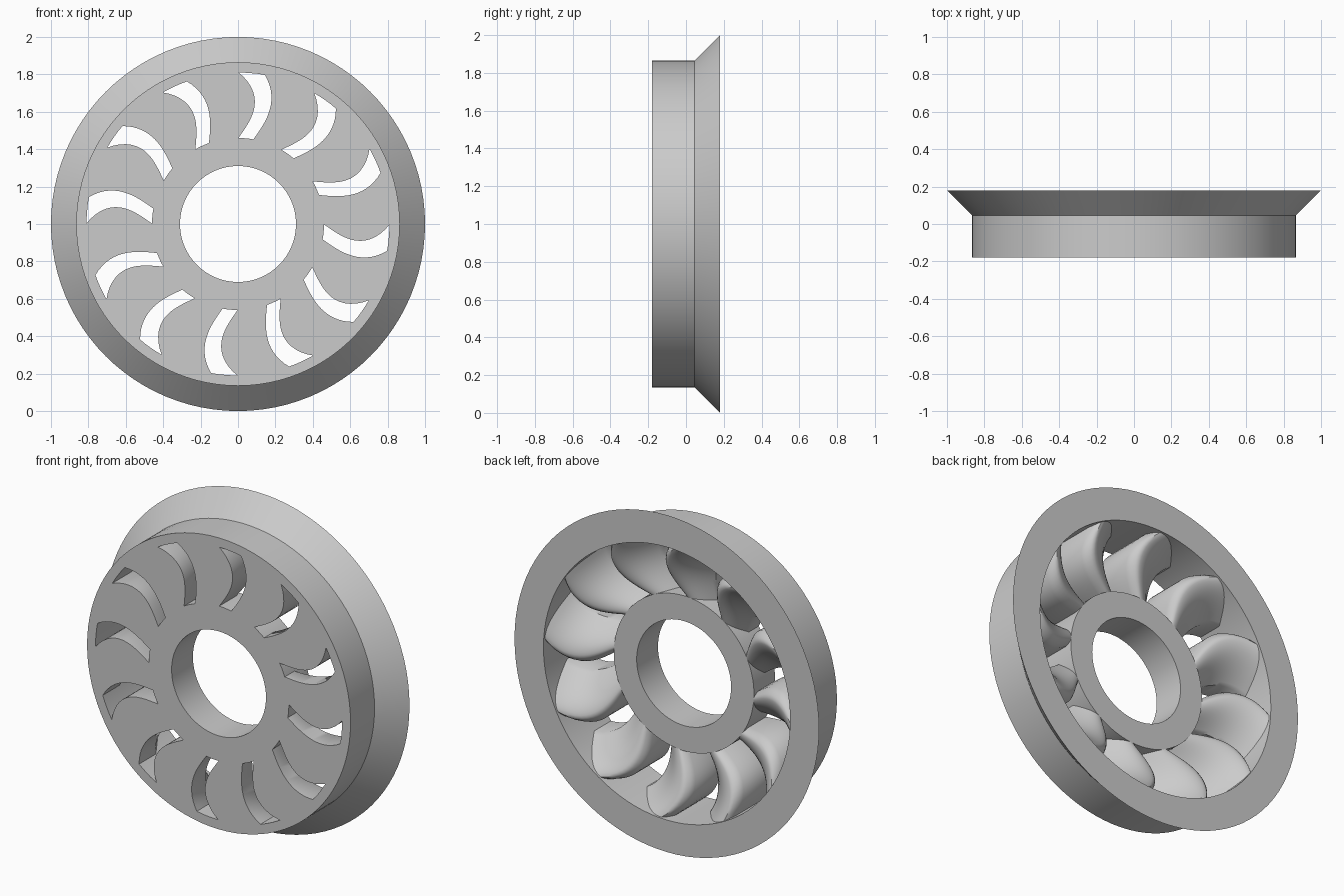
import bpy, bmesh, math

cube = bpy.data.objects.get("Cube")
if cube:
    bpy.data.objects.remove(cube, do_unlink=True)

grey = bpy.data.materials.new("plain_grey")
grey.use_nodes = True
colour = (0.6, 0.6, 0.6, 1)
grey.diffuse_color = colour
grey.node_tree.nodes["Principled BSDF"].inputs["Base Color"].default_value = colour

SEGMENTS, BLADES = 96, 12
HUB_R, RING_R = 0.46, 0.81
FRONT, BACK, HUB_BACK = -0.18, 0.18, 0.02


def point(r, a, y):
    """Polar position on the wheel, angle clockwise from the top."""
    return (r * math.sin(a), y, 1 + r * math.cos(a))


def finish(bm, name, angle):
    bmesh.ops.recalc_face_normals(bm, faces=bm.faces)
    mesh = bpy.data.meshes.new(name)
    bm.to_mesh(mesh)
    bm.free()
    mesh.materials.append(grey)
    obj = bpy.data.objects.new(name, mesh)
    bpy.context.collection.objects.link(obj)
    bpy.ops.object.select_all(action="DESELECT")
    obj.select_set(True)
    bpy.context.view_layer.objects.active = obj
    bpy.ops.object.shade_smooth_by_angle(angle=math.radians(angle))
    return obj


def revolve(name, profile):
    """Closed (radius, y) profile turned around the axle."""
    bm = bmesh.new()
    loops = [[bm.verts.new(point(r, math.tau * i / SEGMENTS, y)) for r, y in profile]
             for i in range(SEGMENTS)]
    n = len(profile)
    for i in range(SEGMENTS):
        a, b = loops[i], loops[(i + 1) % SEGMENTS]
        for j in range(n):
            k = (j + 1) % n
            bm.faces.new((a[j], a[k], b[k], b[j]))
    return finish(bm, name, 30)


# Flanged outer ring and centre hub
revolve("outer_ring", [(RING_R, FRONT), (0.865, FRONT), (0.865, 0.045),
                       (1.0, BACK), (RING_R, BACK)])
revolve("hub", [(0.31, FRONT), (HUB_R, FRONT), (HUB_R, HUB_BACK), (0.31, HUB_BACK)])


# Curved blades: flat front, back rising to a rounded crest beside the next slot
def crest(u):
    if u < 0.8:
        return 0.45 + 0.55 * math.sin(u / 0.8 * math.pi / 2)
    return 1 - 0.2 * ((u - 0.8) / 0.2) ** 2


def blade(index):
    bm = bmesh.new()
    rows, cols = 14, 18
    step = math.tau / BLADES
    front, back = [], []
    for i in range(rows + 1):
        t = i / rows
        r = HUB_R - 0.003 + (RING_R - HUB_R + 0.006) * t
        start = index * step + 0.176 + 0.38 * t * (1 - t)
        end = (index + 1) * step + 0.56 * t * (1 - t)
        height = HUB_BACK - FRONT + (BACK - HUB_BACK - 0.01) * t
        angles = [start + (end - start) * j / cols for j in range(cols + 1)]
        front.append([bm.verts.new(point(r, a, FRONT)) for a in angles])
        back.append([bm.verts.new(point(r, a, FRONT + height * crest(j / cols)))
                     for j, a in enumerate(angles)])
    for grid in (front, back):
        for i in range(rows):
            for j in range(cols):
                bm.faces.new((grid[i][j], grid[i][j + 1], grid[i + 1][j + 1], grid[i + 1][j]))
    for j in (0, cols):
        for i in range(rows):
            bm.faces.new((front[i][j], front[i + 1][j], back[i + 1][j], back[i][j]))
    for i in (0, rows):
        for j in range(cols):
            bm.faces.new((front[i][j], front[i][j + 1], back[i][j + 1], back[i][j]))
    finish(bm, f"blade_{index + 1}", 40)


for index in range(BLADES):
    blade(index)
